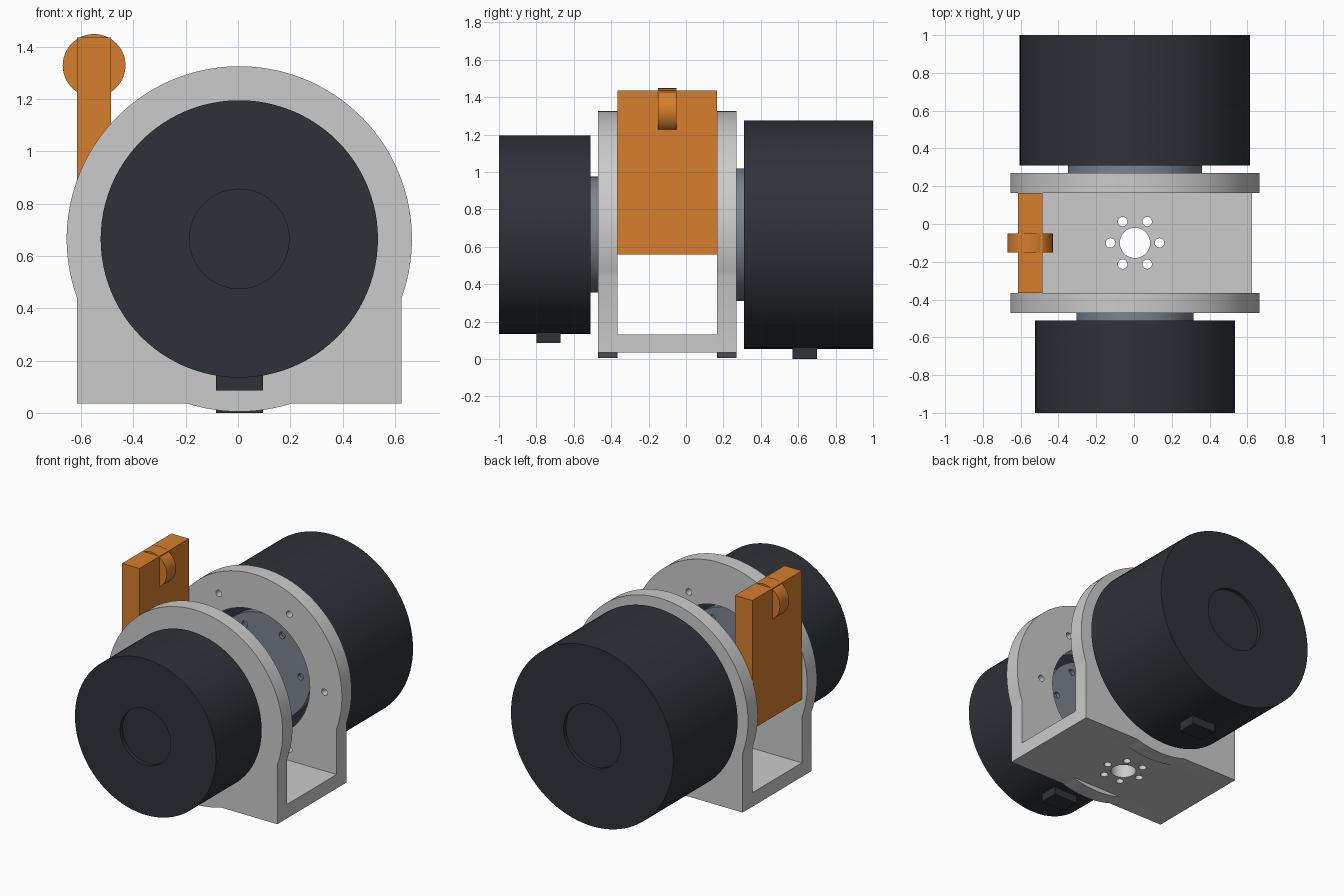
import bpy, bmesh, math
from mathutils import Matrix, Vector

if "Cube" in bpy.data.objects:
    bpy.data.objects.remove(bpy.data.objects["Cube"])

CX, CZ = 0.005, 0.665      # motor axis


def material(name, rgb):
    m = bpy.data.materials.new(name)
    m.diffuse_color = (*rgb, 1)
    m.use_nodes = True
    m.node_tree.nodes["Principled BSDF"].inputs["Base Color"].default_value = m.diffuse_color
    return m


DARK = material("dark_housing", (0.027, 0.032, 0.04))
STEEL = material("steel", (0.2, 0.23, 0.27))
ORANGE = material("orange", (0.67, 0.21, 0.026))


def finish(name, bm, mat=None):
    bmesh.ops.remove_doubles(bm, verts=bm.verts, dist=1e-5)
    bmesh.ops.recalc_face_normals(bm, faces=bm.faces)
    me = bpy.data.meshes.new(name)
    bm.to_mesh(me)
    bm.free()
    ob = bpy.data.objects.new(name, me)
    bpy.context.collection.objects.link(ob)
    if mat:
        me.materials.append(mat)
    return ob


def smooth(ob):
    bpy.ops.object.select_all(action='DESELECT')
    bpy.context.view_layer.objects.active = ob
    ob.select_set(True)
    bpy.ops.object.shade_smooth_by_angle(angle=math.radians(30))


def box(name, x, y, z, mat=None):
    bm = bmesh.new()
    bmesh.ops.create_cube(bm, size=1)
    for v in bm.verts:
        v.co = [(a + b) / 2 + c * (b - a) for (a, b), c in zip((x, y, z), v.co)]
    return finish(name, bm, mat)


def lathe(name, profile, mat, cx=CX, cz=CZ, n=96):
    """Revolve (radius, y) points around an axis along y."""
    bm = bmesh.new()
    vs = [bm.verts.new((cx + r, y, cz)) for r, y in profile]
    edges = [bm.edges.new(p) for p in zip(vs, vs[1:])]
    bmesh.ops.spin(bm, geom=vs + edges, cent=(cx, 0, cz), axis=(0, 1, 0),
                   angle=math.tau, steps=n, use_merge=True)
    return finish(name, bm, mat)


def drill(ob, holes, axis):
    """Cut round holes given as (centre, radius, length)."""
    bm = bmesh.new()
    turn = Matrix.Rotation(math.pi / 2, 4, 'X') if axis == 'Y' else Matrix()
    for c, r, length in holes:
        bmesh.ops.create_cone(bm, cap_ends=True, segments=64 if r > 0.05 else 20,
                              radius1=r, radius2=r, depth=length,
                              matrix=Matrix.Translation(c) @ turn)
    cutter = finish("cutter", bm)
    cutter.hide_render = True
    mod = ob.modifiers.new("holes", 'BOOLEAN')
    mod.object, mod.operation, mod.solver = cutter, 'DIFFERENCE', 'EXACT'
    bpy.context.view_layer.objects.active = ob
    bpy.ops.object.modifier_apply(modifier=mod.name)
    bpy.data.objects.remove(cutter)


def ring(radius, y, r, length):
    return [((CX + radius * math.cos(a), y, CZ + radius * math.sin(a)), r, length)
            for a in (i * math.pi / 3 for i in range(6))]


def bracket_plate(name, y0, y1):
    R, half, foot = 0.66, 0.62, 0.035
    side = math.acos(half / R)
    low = math.asin((CZ - foot) / R)
    arc = lambda a, b, n: [(CX + R * math.cos(a + (b - a) * i / n),
                            CZ + R * math.sin(a + (b - a) * i / n)) for i in range(n + 1)]
    pts = arc(-side, math.pi + side, 72) + [(CX - half, foot)]
    pts += arc(-math.pi + low, -low, 12) + [(CX + half, foot)]
    bm = bmesh.new()
    f = bm.faces.new([bm.verts.new((x, y0, z)) for x, z in pts])
    ext = bmesh.ops.extrude_face_region(bm, geom=[f])
    new = [v for v in ext['geom'] if isinstance(v, bmesh.types.BMVert)]
    bmesh.ops.translate(bm, verts=new, vec=Vector((0, y1 - y0, 0)))
    return finish(name, bm)


# Motors, each with plate, output collar and cable tab
# name, plate inner y, plate outer y, housing start y, end y, radii, tab y, tab z
motors = [
    ("front", -0.365, -0.47, -0.51, -1.0, 0.53, 0.31, 0.19, (-0.80, -0.67), 0.085),
    ("rear", 0.165, 0.27, 0.31, 1.0, 0.61, 0.355, 0.215, (0.57, 0.70), 0.0),
]
for name, yi, yo, ys, ye, R, rc, rd, ty, tz in motors:
    s = 1 if ye > 0 else -1
    plate = bracket_plate(name + "_bracket_plate", yi, yo)
    ym = (yi + yo) / 2
    drill(plate, [((CX, ym, CZ), rc * 1.18, 0.3)] + ring(R * 0.868, ym, 0.022, 0.3), 'Y')
    smooth(plate)

    housing = lathe(name + "_motor_housing",
                    [(0, ys), (R, ys), (R, ye), (rd, ye),
                     (rd, ye - s * 0.025), (0, ye - s * 0.025)], DARK)
    smooth(housing)

    face = yo - s * 0.005
    collar = lathe(name + "_output_collar",
                   [(0, face), (rc, face), (rc, ys), (0, ys)], STEEL)
    drill(collar, ring(rc * 0.79, face, 0.022, 0.05), 'Y')
    smooth(collar)

    box(name + "_cable_tab", (CX - 0.09, CX + 0.09), ty, (tz, CZ - R + 0.03), DARK)

# Bracket floor with mounting holes
floor = box("bracket_floor", (CX - 0.62, CX + 0.62), (-0.365, 0.165), (0.035, 0.13))
bolts = [((CX + 0.13 * math.cos(i * math.pi / 3), -0.1 + 0.13 * math.sin(i * math.pi / 3), 0.08),
          0.025, 0.3) for i in range(6)]
drill(floor, [((CX, -0.1, 0.08), 0.08, 0.3)] + bolts, 'Z')
smooth(floor)

# Orange stop block with roller
box("stop_block", (-0.615, -0.485), (-0.365, 0.165), (0.56, 1.435), ORANGE)
roller = lathe("stop_roller", [(0, -0.15), (0.12, -0.15), (0.12, -0.05), (0, -0.05)],
               ORANGE, cx=-0.55, cz=1.328, n=64)
smooth(roller)
